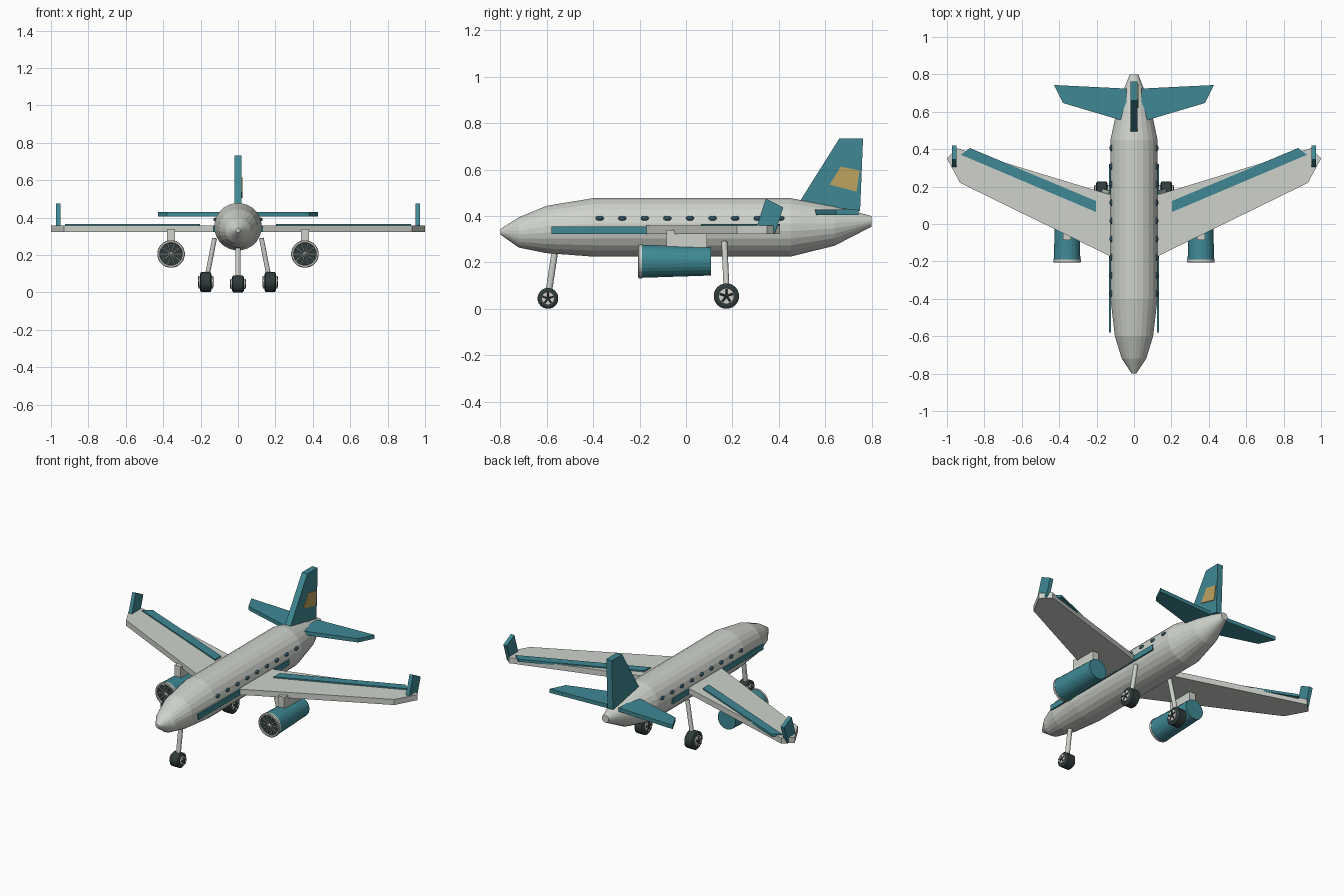
import bpy, bmesh, math
from mathutils import Matrix, Vector

if "Cube" in bpy.data.objects:
    bpy.data.objects.remove(bpy.data.objects["Cube"])


def mat(name, rgb):
    m = bpy.data.materials.new(name)
    m.diffuse_color = (*rgb, 1)
    m.use_nodes = True
    m.node_tree.nodes["Principled BSDF"].inputs["Base Color"].default_value = m.diffuse_color
    return m


PALE = mat("pale_grey", (0.62, 0.65, 0.60))
TEAL = mat("teal", (0.05, 0.25, 0.30))
DARK = mat("dark", (0.03, 0.045, 0.045))
GLASS = mat("glass", (0.03, 0.08, 0.11))
GOLD = mat("gold", (0.52, 0.37, 0.12))


def finish(name, bm, m):
    bmesh.ops.recalc_face_normals(bm, faces=bm.faces)
    me = bpy.data.meshes.new(name)
    bm.to_mesh(me)
    bm.free()
    me.materials.append(m)
    o = bpy.data.objects.new(name, me)
    bpy.context.collection.objects.link(o)
    return o


def loft(name, stations, m, n=24, axis="y", center=(0, 0, 0), ring=False):
    """Round rings (position, radius, z offset) joined along an axis; ring=True closes into a tube."""
    bm = bmesh.new()
    loops = []
    for p, r, dz in stations:
        vs = []
        for i in range(n):
            a = 2 * math.pi * (i + 0.5) / n
            u, w = r * math.cos(a), r * math.sin(a) + dz
            co = (u, p, w) if axis == "y" else (p, u, w)
            vs.append(bm.verts.new(Vector(co) + Vector(center)))
        loops.append(vs)
    pairs = list(zip(loops, loops[1:]))
    if ring:
        pairs.append((loops[-1], loops[0]))
    else:
        bm.faces.new(loops[0])
        bm.faces.new(loops[-1])
    for a, b in pairs:
        for i in range(n):
            j = (i + 1) % n
            bm.faces.new((a[i], a[j], b[j], b[i]))
    return finish(name, bm, m)


def plate(name, pts, lo, hi, m, axis="z", side=1):
    """Flat outline extruded along z (points are x, y) or x (points are y, z)."""
    bm = bmesh.new()
    def co(p, h):
        return (side * p[0], p[1], h) if axis == "z" else (side * h, p[0], p[1])
    a = [bm.verts.new(co(p, lo)) for p in pts]
    b = [bm.verts.new(co(p, hi)) for p in pts]
    bm.faces.new(a)
    bm.faces.new(b)
    for i in range(len(pts)):
        j = (i + 1) % len(pts)
        bm.faces.new((a[i], a[j], b[j], b[i]))
    return finish(name, bm, m)


def rod(name, p, q, r, m, n=12):
    p, q = Vector(p), Vector(q)
    d = q - p
    bm = bmesh.new()
    M = Matrix.Translation((p + q) / 2) @ d.to_track_quat("Z", "Y").to_matrix().to_4x4()
    bmesh.ops.create_cone(bm, cap_ends=True, segments=n, radius1=r, radius2=r, depth=d.length, matrix=M)
    return finish(name, bm, m)


def box(y0, y1, z0, z1):
    return [(y0, z0), (y1, z0), (y1, z1), (y0, z1)]


def wheel(name, c, r, w):
    # bevelled tyre, pale hub, five dark spokes on each face
    loft(name + "_tyre", [(-w * 0.8, r * 0.8, 0), (-w * 0.65, r, 0), (w * 0.65, r, 0), (w * 0.8, r * 0.8, 0)],
         DARK, 20, "x", c)
    loft(name + "_hub", [(-w, r * 0.62, 0), (w, r * 0.62, 0)], PALE, 20, "x", c)
    for s in (1, -1):
        for i in range(5):
            a = 2 * math.pi * i / 5 + math.pi / 2
            x = c[0] + s * w
            rod(name + "_spoke", (x, c[1], c[2]),
                (x, c[1] + 0.55 * r * math.cos(a), c[2] + 0.55 * r * math.sin(a)), r * 0.08, DARK, 6)


# Fuselage
loft("fuselage", [(-.80, .012, .332), (-.72, .066, .329), (-.60, .103, .342), (-.40, .127, .351),
                  (.45, .127, .351), (.64, .086, .357), (.80, .023, .377)], PALE)

# Tail fin with gold panel on its right face
plate("tail_fin", [(.49, .462), (.66, .733), (.763, .733), (.75, .42)], -.019, .019, TEAL, "x")
plate("fin_panel", [(.619, .535), (.667, .613), (.748, .596), (.735, .505)], .015, .023, GOLD, "x")

for s, side in ((1, "right"), (-1, "left")):
    # Wing, flap strip and winglet
    plate(side + "_wing", [(.04, -.215), (.93, .22), (1, .35), (.945, .405), (.04, .13)],
          .323, .358, PALE, side=s)
    plate(side + "_flap", [(.203, .064), (.925, .37), (.877, .406), (.203, .123)], .350, .366, TEAL, side=s)
    plate(side + "_winglet", [(.305, .355), (.383, .325), (.419, .437), (.344, .475)],
          .95, .974, TEAL, "x", s)
    # Tailplane
    plate(side + "_tailplane", [(.04, .546), (.38, .647), (.428, .743), (.04, .724)],
          .405, .429, TEAL, side=s)
    # Cheat line and windows
    plate(side + "_stripe", box(-.58, .32, .322, .355), .124, .133, TEAL, "x", s)
    for i in range(9):
        bm = bmesh.new()
        M = Matrix.Translation((s * .119, -.372 + .0973 * i, .39)) @ Matrix.Diagonal((.012, .018, .011, 1))
        bmesh.ops.create_uvsphere(bm, u_segments=12, v_segments=8, radius=1, matrix=M)
        finish(side + "_window", bm, GLASS)
    # Engine: pylon, nacelle, intake lip, fan
    ex, ez = s * .358, .205
    plate(side + "_pylon", box(-.085, .09, .24, .34), .338, .38, PALE, "x", s)
    loft(side + "_nacelle", [(-.195, .072, 0), (.108, .062, 0)], TEAL, 24, "y", (ex, 0, ez))
    loft(side + "_intake_lip", [(-.19, .074, 0), (-.203, .074, 0), (-.207, .070, 0), (-.207, .062, 0),
                                (-.19, .058, 0)], PALE, 24, "y", (ex, 0, ez), ring=True)
    loft(side + "_fan_disc", [(-.199, .060, 0), (-.19, .060, 0)], DARK, 24, "y", (ex, 0, ez))
    loft(side + "_fan_hub", [(-.207, .004, 0), (-.198, .012, 0)], PALE, 12, "y", (ex, 0, ez))
    for i in range(10):
        a = 2 * math.pi * i / 10
        rod(side + "_fan_blade", (ex, -.199, ez),
            (ex + .058 * math.cos(a), -.199, ez + .058 * math.sin(a)), .0025, PALE, 6)
    # Main landing gear
    rod(side + "_main_strut", (s * .125, .165, .29), (s * .170, .176, .06), .013, PALE)
    wheel(side + "_main_wheel", (s * .173, .174, .055), .055, .038)

# Nose landing gear
rod("nose_strut", (0, -.563, .26), (0, -.595, .05), .014, PALE)
wheel("nose_wheel", (0, -.595, .045), .045, .040)
